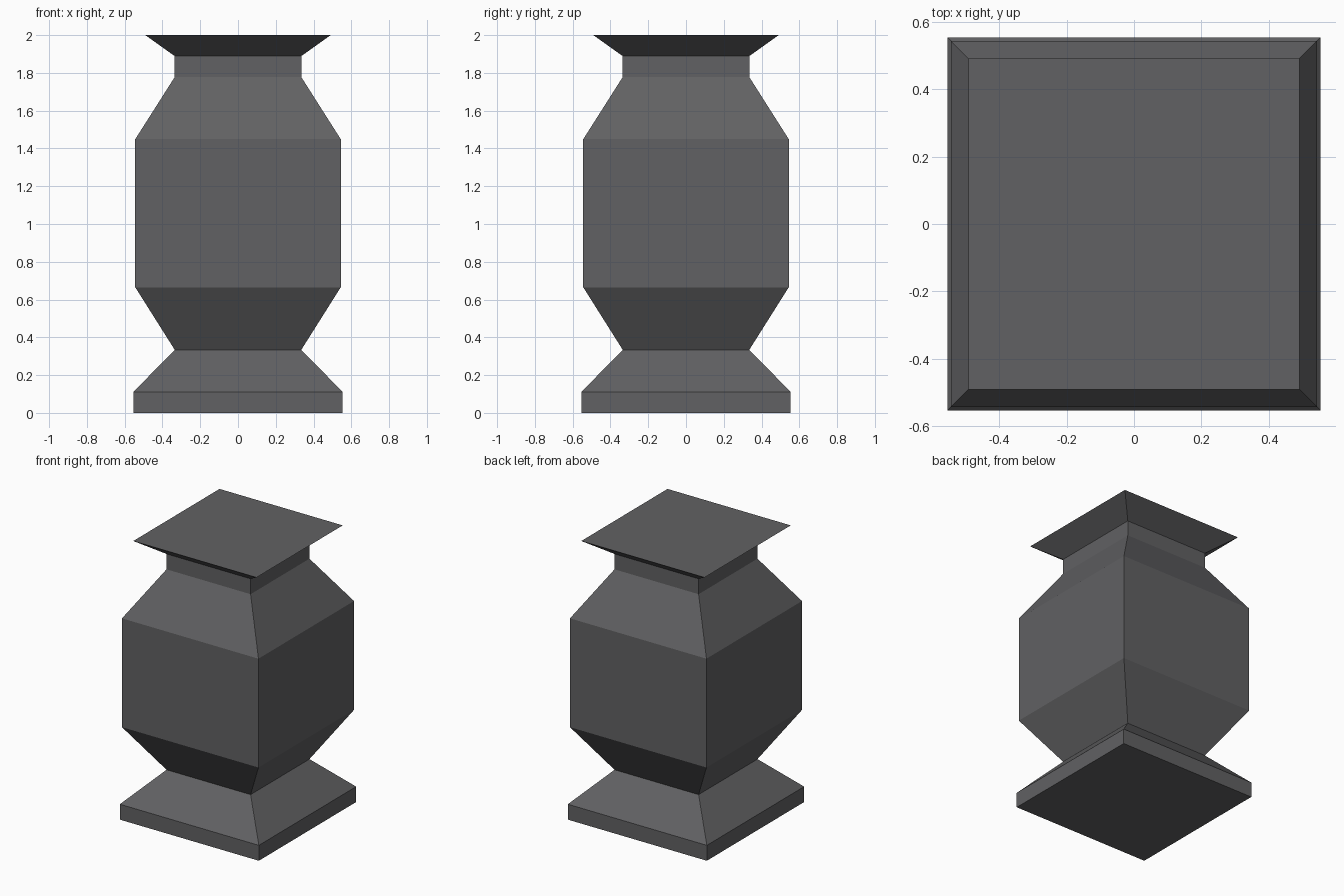
import bpy, bmesh

if "Cube" in bpy.data.objects:
    bpy.data.objects.remove(bpy.data.objects["Cube"])

stone = bpy.data.materials.new("dark grey stone")
stone.diffuse_color = (0.12, 0.12, 0.125, 1)
stone.use_nodes = True
stone.node_tree.nodes["Principled BSDF"].inputs["Base Color"].default_value = stone.diffuse_color


def square_loft(name, profile, cap_bottom=False, cap_top=False):
    """Stack square rings from (half width, height) pairs and skin them."""
    bm = bmesh.new()
    rings = [[bm.verts.new((sx * w, sy * w, z))
              for sx, sy in ((-1, -1), (1, -1), (1, 1), (-1, 1))]
             for w, z in profile]
    for low, high in zip(rings, rings[1:]):
        for i in range(4):
            j = (i + 1) % 4
            bm.faces.new((low[i], low[j], high[j], high[i]))
    if cap_bottom:
        bm.faces.new(rings[0][::-1])
    if cap_top:
        bm.faces.new(rings[-1])
    mesh = bpy.data.meshes.new(name)
    bm.to_mesh(mesh)
    bm.free()
    mesh.materials.append(stone)
    obj = bpy.data.objects.new(name, mesh)
    bpy.context.collection.objects.link(obj)
    return obj


# Plinth with sloped foot
square_loft("foot", [(0.554, 0), (0.554, 0.111), (0.335, 0.334)], cap_bottom=True)
# Vase body with tapered ends
square_loft("body", [(0.335, 0.334), (0.544, 0.665), (0.544, 1.449), (0.335, 1.778)])
# Neck and flared rim with flat top
square_loft("neck_and_rim", [(0.335, 1.778), (0.335, 1.889), (0.491, 2.0)], cap_top=True)
